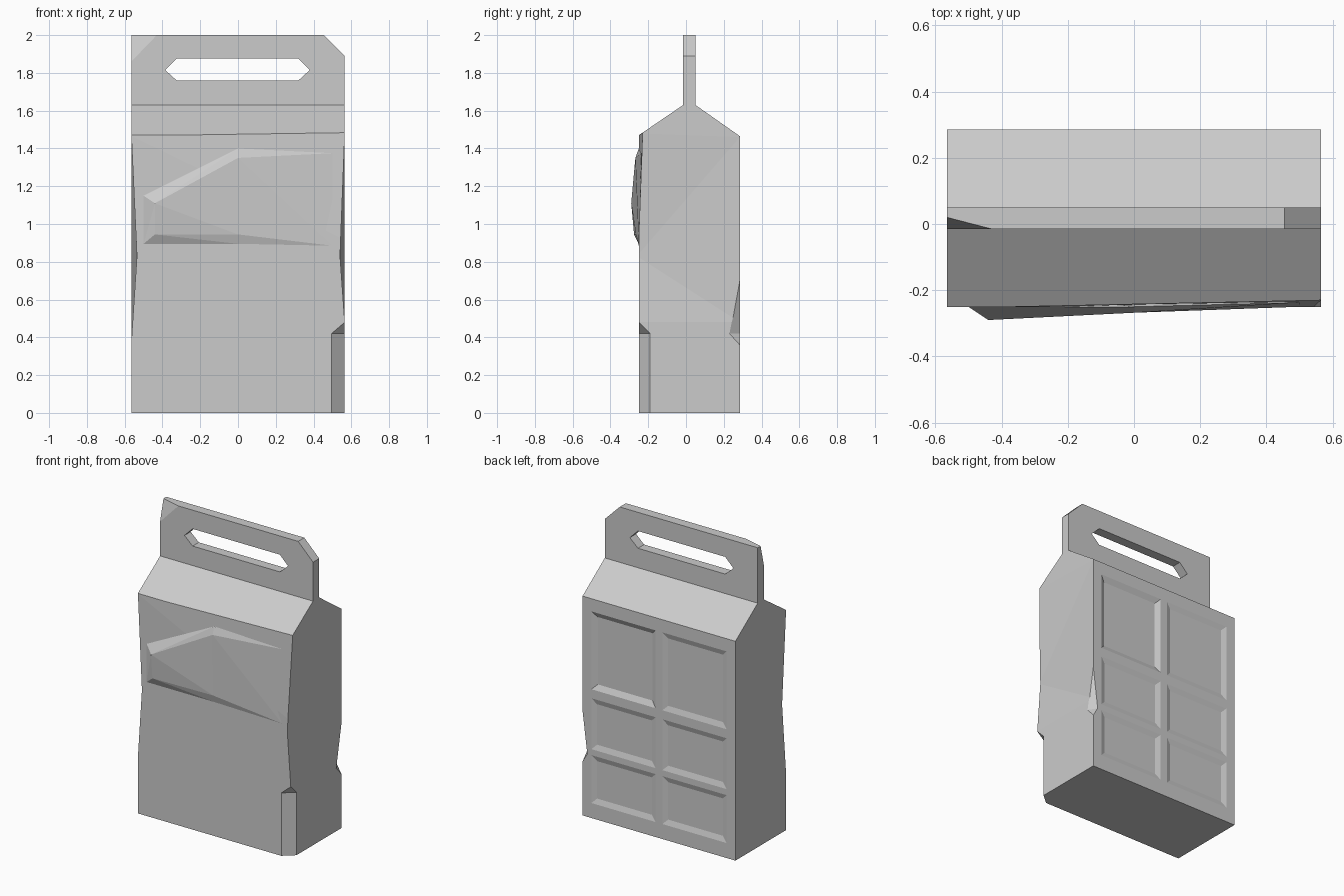
import bpy, bmesh

old = bpy.data.objects.get("Cube")
if old:
    bpy.data.objects.remove(old, do_unlink=True)

# Single plain card colour
card = bpy.data.materials.new("card_grey")
card.use_nodes = True
grey = (0.6, 0.6, 0.6, 1)
card.diffuse_color = grey
card.node_tree.nodes["Principled BSDF"].inputs["Base Color"].default_value = grey

W, FRONT, BACK = 0.565, -0.25, 0.285


def make_object(name, bm):
    bmesh.ops.recalc_face_normals(bm, faces=bm.faces)
    mesh = bpy.data.meshes.new(name)
    bm.to_mesh(mesh)
    bm.free()
    mesh.materials.append(card)
    obj = bpy.data.objects.new(name, mesh)
    bpy.context.collection.objects.link(obj)
    return obj


def hull(name, points):
    bm = bmesh.new()
    for p in points:
        bm.verts.new(p)
    res = bmesh.ops.convex_hull(bm, input=bm.verts)
    loose = [v for v in res["geom_interior"] if isinstance(v, bmesh.types.BMVert)]
    bmesh.ops.delete(bm, geom=loose, context='VERTS')
    bmesh.ops.dissolve_limit(bm, angle_limit=0.001, verts=bm.verts, edges=bm.edges)
    return make_object(name, bm)


# Bag: side profile with gable and upright handle, extruded across the width
profile = [(FRONT, 0), (BACK, 0), (BACK, 1.465), (0.05, 1.63), (0.05, 2),
           (-0.015, 2), (-0.015, 1.63), (FRONT, 1.47)]
bm = bmesh.new()
face = bm.faces.new([bm.verts.new((-W, y, z)) for y, z in profile])
ext = bmesh.ops.extrude_face_region(bm, geom=[face])
bmesh.ops.translate(bm, vec=(2 * W, 0, 0),
                    verts=[v for v in ext["geom"] if isinstance(v, bmesh.types.BMVert)])
bag = make_object("bag", bm)

cutters = []


def cut(name, points):
    obj = hull(name, points)
    obj.hide_render = True
    cutters.append(obj)


# Handle slot and clipped handle corner
slot = [(-0.385, 1.815), (-0.325, 1.875), (0.32, 1.875),
        (0.38, 1.815), (0.32, 1.76), (-0.325, 1.76)]
cut("slot_cutter", [(x, y, z) for x, z in slot for y in (-0.1, 0.1)])
cut("corner_cutter", [(x, y, z) for x, z in ((0.435, 2.02), (0.585, 1.87), (0.7, 2.1))
                      for y in (-0.1, 0.1)])
# Bent front corner of the handle
cut("bent_corner_cutter", [(-W, -0.015, 1.86), (-0.43, -0.015, 2), (-W, 0.02, 2),
                           (-0.63, -0.08, 1.86), (-0.43, -0.08, 2.07), (-0.63, 0.02, 2.07)])
# Leaning upper front
lean = [(-W, FRONT, 1.467), (0.6, -0.229, 1.484), (0.6, FRONT, 0.9)]
cut("lean_cutter", lean + [(x, y - 0.1, z) for x, y, z in lean])
# Side walls pinched at the front edge
for side, low, tip in ((1, 0.48, 0.54), (-1, 0.37, 0.535)):
    rim = [(W, BACK, 1.46), (W, BACK, low), (W, FRONT - 0.01, 1.48), (W, FRONT - 0.01, low)]
    pts = rim + [(x + 0.1, y, z) for x, y, z in rim] + [(tip, FRONT - 0.01, 0.83)]
    cut("pinch_cutter", [(side * x, y, z) for x, y, z in pts])
# Chamfered lower front edge
cut("chamfer_cutter", [(x, y, z) for x, y in ((0.495, FRONT), (W, -0.19), (0.63, -0.32))
                       for z in (-0.05, 0.42)] + [(W, FRONT, 0.48), (0.63, -0.32, 0.48)])
# Dent in the back edge
cut("dent_cutter", [(W, BACK, 0.7), (W, BACK, 0.36), (W, 0.23, 0.42), (0.53, BACK, 0.42),
                    (0.63, 0.35, 0.7), (0.63, 0.35, 0.36)])
# Shallow bevelled panels on the back
for low, high in ((0.1, 0.42), (0.46, 0.80), (0.86, 1.38)):
    for side in (-1, 1):
        depth = 0.018 if side > 0 and high > 1 else 0.011
        pts = []
        for y, inset in ((BACK - depth, 0.035), (BACK, 0), (BACK + 0.02, 0)):
            pts += [(side * x, y, z) for x in (0.025 + inset, 0.5 - inset)
                    for z in (low + inset, high - inset)]
        cut("panel_cutter", pts)

# Apply every cut, then drop the cutters
for c in cutters:
    mod = bag.modifiers.new(c.name, 'BOOLEAN')
    mod.operation, mod.solver, mod.object = 'DIFFERENCE', 'EXACT', c
bpy.context.view_layer.update()
deps = bpy.context.evaluated_depsgraph_get()
result = bpy.data.meshes.new_from_object(bag.evaluated_get(deps))
bag.modifiers.clear()
bag.data = result
for c in cutters:
    bpy.data.objects.remove(c, do_unlink=True)

# Bulging front panel, proud on one half and fading out on the other
middle = [(0, FRONT, 0.895), (0, FRONT, 1.4), (0, -0.268, 1.35), (0, -0.265, 0.945)]
root = [(x, -0.2, z) for x in (-0.45, 0) for z in (0.95, 1.1)]
hull("front_bulge", middle + root + [
    (-0.5, FRONT, 0.895), (-0.5, FRONT, 1.15), (-0.44, -0.275, 0.945), (-0.44, -0.29, 1.11)])
hull("front_bulge_fade", middle + [(0, -0.2, 0.95), (0, -0.2, 1.3), (0.45, -0.2, 1.1)] + [
    (0.5, FRONT, 0.885), (0.5, -0.237, 1.375)])
